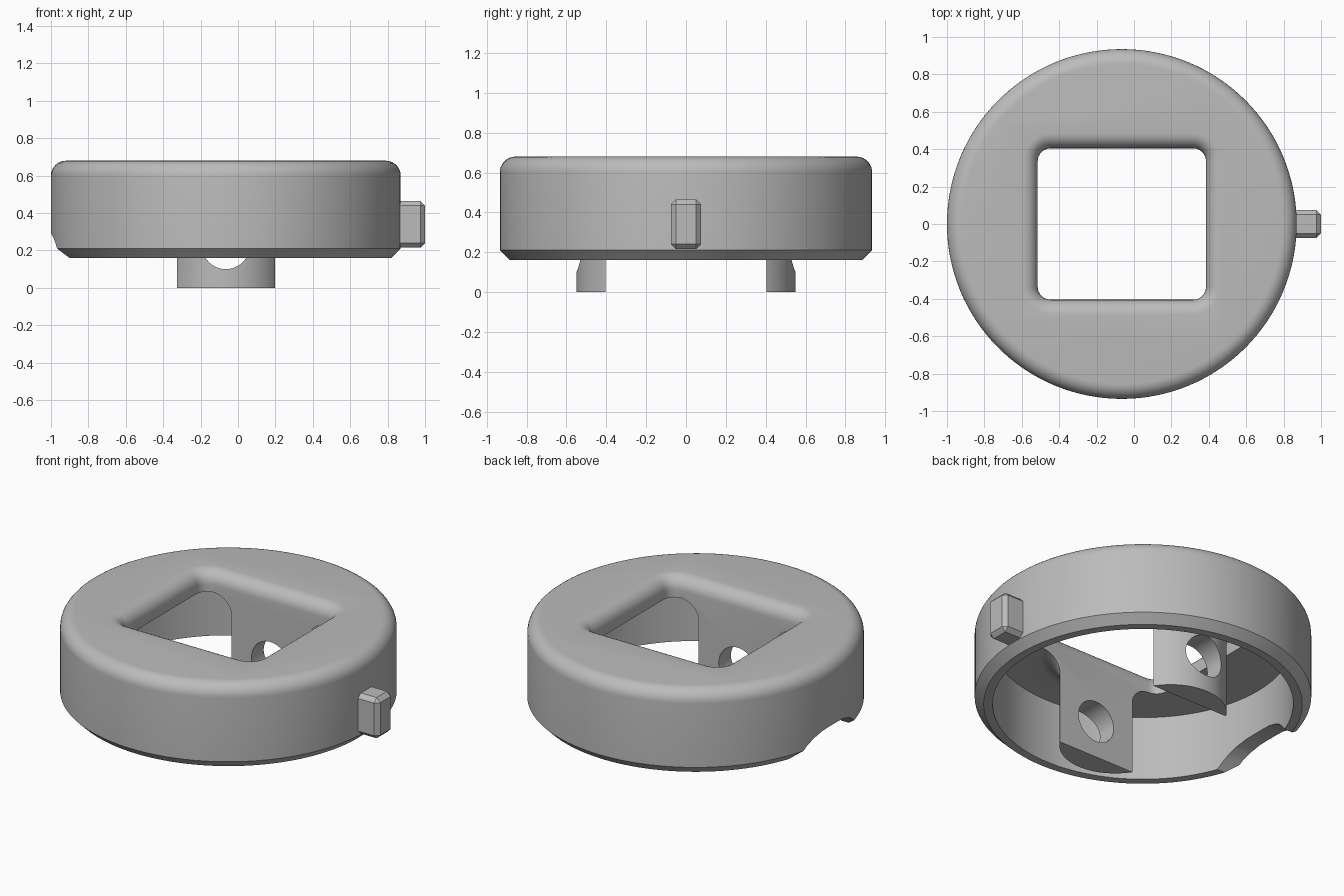
import bpy, bmesh
from math import sin, cos, pi, asin, sqrt
from mathutils import Vector

if "Cube" in bpy.data.objects:
    bpy.data.objects.remove(bpy.data.objects["Cube"], do_unlink=True)

CX = -0.065                     # axis of the round cover
R, TOP, BASE = 0.935, 0.68, 0.16
CEILING, FILLET = 0.555, 0.08
HOLE_Y = 0.405

grey = bpy.data.materials.new("plain grey")
grey.use_nodes = True
grey.diffuse_color = (0.5, 0.5, 0.5, 1)
grey.node_tree.nodes["Principled BSDF"].inputs["Base Color"].default_value = (0.5, 0.5, 0.5, 1)


def finish(name, bm):
    bmesh.ops.recalc_face_normals(bm, faces=bm.faces)
    mesh = bpy.data.meshes.new(name)
    bm.to_mesh(mesh)
    bm.free()
    mesh.materials.append(grey)
    obj = bpy.data.objects.new(name, mesh)
    bpy.context.collection.objects.link(obj)
    return obj


def loft(name, rings):
    """Skin a stack of equal-sized loops and cap both ends."""
    bm = bmesh.new()
    loops = [[bm.verts.new(p) for p in ring] for ring in rings]
    n = len(loops[0])
    for a, b in zip(loops, loops[1:]):
        for i in range(n):
            j = (i + 1) % n
            bm.faces.new((a[i], a[j], b[j], b[i]))
    bm.faces.new(loops[0])
    bm.faces.new(loops[-1])
    return finish(name, bm)


def circle(r, z, n=128):
    return [(CX + r * cos(2 * pi * i / n), r * sin(2 * pi * i / n), z) for i in range(n)]


def rounded_rect(hx, hy, r, z, n=8):
    pts = []
    for k, (sx, sy) in enumerate(((1, 1), (-1, 1), (-1, -1), (1, -1))):
        for i in range(n + 1):
            a = (k + i / n) * pi / 2
            pts.append((CX + sx * (hx - r) + r * cos(a), sy * (hy - r) + r * sin(a), z))
    return pts


def select_only(obj):
    bpy.ops.object.select_all(action='DESELECT')
    obj.select_set(True)
    bpy.context.view_layer.objects.active = obj


def combine(target, tool, operation):
    mod = target.modifiers.new("cut", 'BOOLEAN')
    mod.object, mod.operation, mod.solver = tool, operation, 'EXACT'
    select_only(target)
    bpy.ops.object.modifier_apply(modifier=mod.name)
    bpy.data.objects.remove(tool, do_unlink=True)


# Round cover: hollow below, chamfered rim, rounded top edge
arc = [i * pi / 16 for i in range(9)]
profile = [(0.835, CEILING), (0.835, BASE), (0.885, BASE), (R, BASE + 0.05)]
profile += [(R - FILLET + FILLET * cos(a), TOP - FILLET + FILLET * sin(a)) for a in arc]
cover = loft("round_cover", [circle(r, z) for r, z in profile])


# Two lugs: arc-shaped section, flaring into the underside of the cover
def lug_section(side, grow, z, n=32):
    r, yc, y0 = 0.31 + grow, 0.24, HOLE_Y - 0.03
    a0 = asin((y0 - yc) / r)
    angles = [a0 + (pi - 2 * a0) * i / n for i in range(n + 1)]
    return [(CX + r * cos(a), side * (yc + r * sin(a)), z) for a in angles]


FLARE = 0.11
for side in (-1, 1):
    steps = [(0, 0)]
    steps += [(FLARE * (1 - cos(a)), CEILING - FLARE + FLARE * sin(a)) for a in arc]
    steps.append((FLARE, CEILING + 0.03))
    combine(cover, loft("lug", [lug_section(side, g, z) for g, z in steps]), 'UNION')

# Square opening with rounded corners and a rolled upper edge
steps = [(0, -0.1)]
steps += [(FILLET * (1 - cos(a)), TOP - FILLET + FILLET * sin(a)) for a in arc]
steps.append((FILLET, TOP + 0.1))
opening = loft("opening", [rounded_rect(0.45 + g, HOLE_Y + g, 0.07 + g, z) for g, z in steps])
combine(cover, opening, 'DIFFERENCE')

# Cross bore through both lugs
bore = loft("bore", [[(CX + 0.127 * cos(i * pi / 24), y, 0.227 + 0.127 * sin(i * pi / 24))
                      for i in range(48)] for y in (-0.7, 0.7)])
combine(cover, bore, 'DIFFERENCE')

# Curved notch in the rim
half = [(0.30, 0.15), (0.26, 0.195), (0.22, 0.232), (0.17, 0.262), (0.10, 0.284), (0.04, 0.29)]
outline = [(0.30, 0.05)] + half + [(-y, z) for y, z in reversed(half)] + [(-0.30, 0.05)]
notch = loft("notch", [[(x, y, z) for y, z in outline] for x in (-1.2, -0.7)])
combine(cover, notch, 'DIFFERENCE')

# Small chamfered key on the side
bm = bmesh.new()
bmesh.ops.create_cube(bm, size=1)
bmesh.ops.scale(bm, vec=(0.17, 0.15, 0.25), verts=bm.verts)
bmesh.ops.translate(bm, vec=(0.915, 0, 0.34), verts=bm.verts)
bmesh.ops.bevel(bm, geom=bm.edges[:], offset=0.025, segments=1, affect='EDGES')
finish("side_key", bm)

select_only(cover)
bpy.ops.object.shade_smooth_by_angle(angle=0.5)
